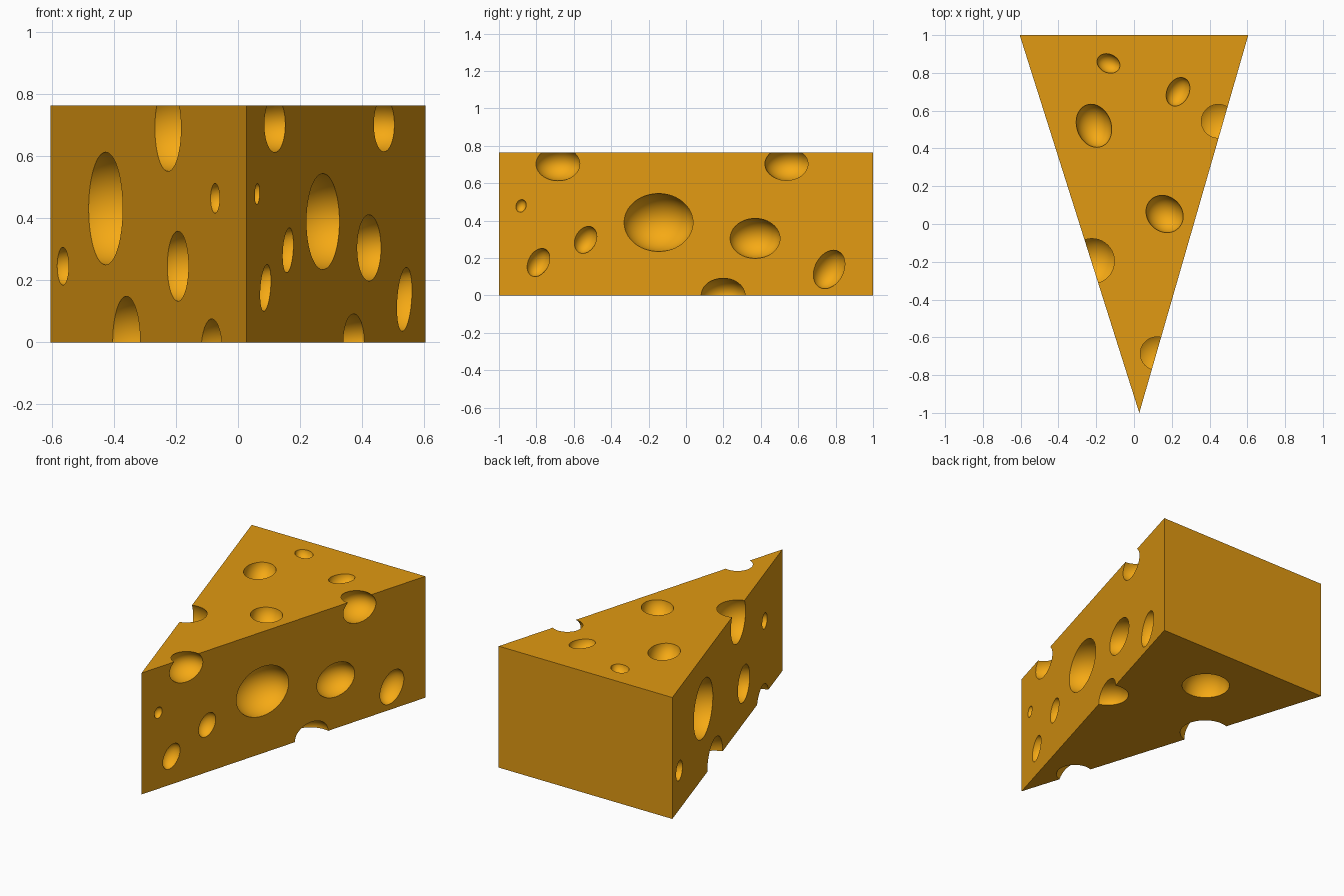
import bpy, bmesh
from math import radians
from mathutils import Vector, Matrix

if "Cube" in bpy.data.objects:
    bpy.data.objects.remove(bpy.data.objects["Cube"])

H = 0.765
A, B, C = Vector((-0.605, 1, 0)), Vector((0.605, 1, 0)), Vector((0.028, -1, 0))
UP = Vector((0, 0, 1))


def material(name, color):
    m = bpy.data.materials.new(name)
    m.diffuse_color = (*color, 1)
    m.use_nodes = True
    m.node_tree.nodes["Principled BSDF"].inputs["Base Color"].default_value = m.diffuse_color
    return m


mats = [material("rind", (0.75, 0.32, 0.006)), material("hole", (0.92, 0.40, 0.007))]


def make_object(name, bm):
    me = bpy.data.meshes.new(name)
    bm.to_mesh(me)
    bm.free()
    for m in mats:
        me.materials.append(m)
    ob = bpy.data.objects.new(name, me)
    bpy.context.scene.collection.objects.link(ob)
    return ob


# Wedge body: triangular prism
bm = bmesh.new()
low = [bm.verts.new(p) for p in (C, B, A)]
high = [bm.verts.new(p + UP * H) for p in (C, B, A)]
bm.faces.new(low[::-1])
bm.faces.new(high)
for i in range(3):
    j = (i + 1) % 3
    bm.faces.new((low[i], low[j], high[j], high[i]))
cheese = make_object("cheese_wedge", bm)

# Hole cutters: ellipsoids lying in the plane spanned by u, v
bm = bmesh.new()


def hole(center, u, v, ru, rv, depth, tilt=0):
    u, v = u.normalized(), v.normalized()
    n = u.cross(v)
    frame = Matrix((u, v, n)).transposed().to_4x4()
    # a tiny shift along n keeps the sphere's equator off the cut plane
    mat = (Matrix.Translation(center + n * 0.003) @ frame
           @ Matrix.Rotation(radians(tilt), 4, 'Z') @ Matrix.Diagonal((ru, rv, depth, 1)))
    bmesh.ops.create_uvsphere(bm, u_segments=48, v_segments=24, radius=1, matrix=mat)


# Right side: y, z, radius along, radius up, depth, tilt, inset
for y, z, ru, rv, d, tilt, inset in [
        (-0.147, 0.39, 0.192, 0.155, 0.17, 0, 0),
        (0.369, 0.305, 0.139, 0.107, 0.12, 0, 0),
        (0.765, 0.139, 0.110, 0.079, 0.09, 60, 0),
        (-0.537, 0.297, 0.077, 0.057, 0.065, 60, 0),
        (-0.789, 0.176, 0.081, 0.056, 0.065, 60, 0),
        (-0.882, 0.479, 0.035, 0.028, 0.03, 70, 0),
        (0.198, 0.002, 0.122, 0.09, 0.13, 0, 0),
        (-0.685, 0.703, 0.122, 0.09, 0.122, 0, 0),
        (0.537, 0.703, 0.123, 0.09, 0.122, 0, 0.03)]:
    p = C.lerp(B, (y + 1) / 2)
    hole(p + Vector((-0.961 * inset, 0.276 * inset, z)), B - C, UP, ru, rv, d, tilt)

# Left side: x, z, radius
for x, z, r in [(-0.427, 0.432, 0.182), (-0.226, 0.692, 0.14), (-0.074, 0.465, 0.048),
                (-0.194, 0.246, 0.113), (-0.565, 0.246, 0.061), (-0.36, 0.002, 0.147),
                (-0.085, -0.04, 0.116)]:
    p = A.lerp(C, (x - A.x) / (C.x - A.x))
    hole(p + UP * z, A - C, UP, r, r, r)

# Top and bottom: x, y, z, radii, depth, tilt
for x, y, z, ru, rv, d, tilt in [
        (-0.135, 0.85, H, 0.063, 0.049, 0.055, -25),
        (0.233, 0.70, H, 0.080, 0.058, 0.065, 63),
        (-0.212, 0.52, H, 0.117, 0.091, 0.10, 110),
        (0.162, 0.053, H, 0.105, 0.092, 0.10, -45),
        (-0.004, 0.655, 0, 0.14, 0.14, 0.14, 0)]:
    hole(Vector((x, y, z)), Vector((1, 0, 0)), Vector((0, 1, 0)), ru, rv, d, tilt)

bmesh.ops.recalc_face_normals(bm, faces=bm.faces[:])
for f in bm.faces:
    f.material_index = 1
    f.smooth = True
cutter = make_object("hole_cutter", bm)
cutter.hide_render = True

# Carve the holes; the walls stay flat and the hollows smooth
mod = cheese.modifiers.new("holes", 'BOOLEAN')
mod.operation = 'DIFFERENCE'
mod.solver = 'MANIFOLD'
mod.object = cutter
bpy.context.view_layer.update()
carved = bpy.data.meshes.new_from_object(
    cheese.evaluated_get(bpy.context.evaluated_depsgraph_get()))
cheese.modifiers.clear()
cheese.data = carved
bpy.data.objects.remove(cutter)
